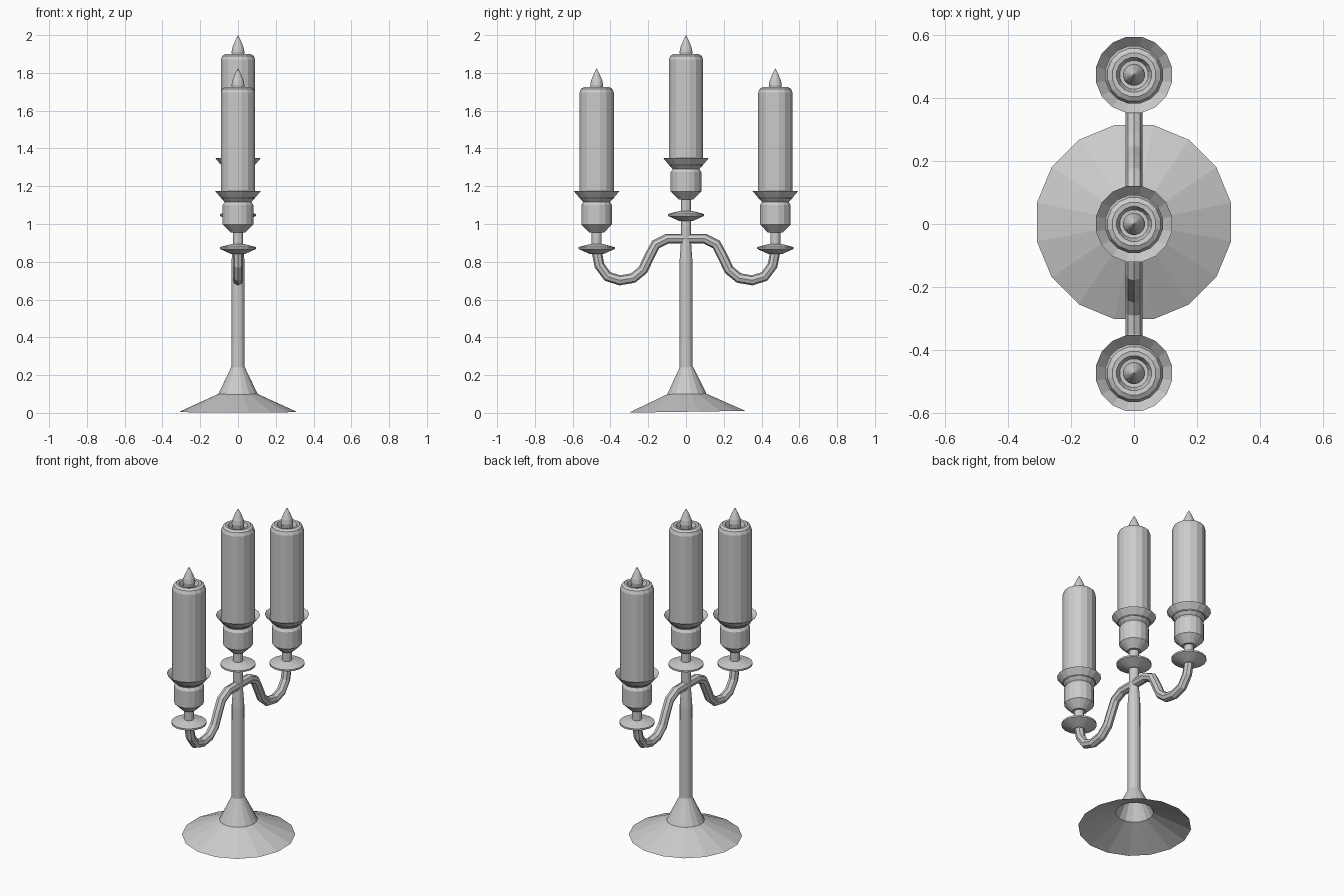
import bpy, bmesh, math

if "Cube" in bpy.data.objects:
    bpy.data.objects.remove(bpy.data.objects["Cube"])

SIDES = 16


def lathe(name, profile, loc=(0, 0, 0), sides=SIDES):
    """Spin a (radius, z) profile into a flat-faced object."""
    bm = bmesh.new()
    rings = []
    for r, z in profile:
        if r == 0:
            rings.append([bm.verts.new((0, 0, z))])
            continue
        angles = [2 * math.pi * (i + 0.5) / sides for i in range(sides)]
        rings.append([bm.verts.new((r * math.cos(a), r * math.sin(a), z)) for a in angles])
    for a, b in zip(rings, rings[1:]):
        for i in range(sides):
            j = (i + 1) % sides
            if len(a) == 1:
                bm.faces.new((a[0], b[j], b[i]))
            elif len(b) == 1:
                bm.faces.new((a[i], a[j], b[0]))
            else:
                bm.faces.new((a[i], a[j], b[j], b[i]))
    mesh = bpy.data.meshes.new(name)
    bm.to_mesh(mesh)
    bm.free()
    obj = bpy.data.objects.new(name, mesh)
    obj.location = loc
    bpy.context.collection.objects.link(obj)
    return obj


# Hollow flared foot
foot = lathe("foot", [(0.314, 0.006), (0.106, 0.10), (0.036, 0.243)], (0, 0.006, 0))
foot.rotation_euler.x = math.radians(0.9)

# Slender stem, narrowing where it meets the arms
lathe("stem", [(0.036, 0.24), (0.035, 0.80), (0.027, 0.91), (0.027, 1.03)])

# Both S-shaped arms as one swept tube
half = [(0.10, 0.922), (0.16, 0.892), (0.193, 0.83), (0.228, 0.757), (0.28, 0.714),
        (0.35, 0.702), (0.415, 0.722), (0.458, 0.78), (0.473, 0.855)]
path = [(-y, z) for y, z in reversed(half)] + half
curve = bpy.data.curves.new("arms", 'CURVE')
curve.dimensions = '3D'
curve.bevel_depth = 0.027
curve.bevel_resolution = 2
curve.use_fill_caps = True
spline = curve.splines.new('POLY')
spline.points.add(len(path) - 1)
for p, (y, z) in zip(spline.points, path):
    p.co = (0, y, z, 1)
spline.use_smooth = False
arms = bpy.data.objects.new("arms", curve)
bpy.context.collection.objects.link(arms)
bpy.context.view_layer.objects.active = arms
arms.select_set(True)
bpy.ops.object.convert(target='MESH')
arms.select_set(False)

# Profiles measured upward from the bottom of each saucer
SAUCER = [(0, 0), (0.035, 0), (0.098, 0.028), (0.098, 0.038), (0.03, 0.055), (0, 0.055)]
CUP = [(0.027, 0.045), (0.027, 0.115), (0.04, 0.115), (0.083, 0.158), (0.083, 0.26),
       (0.072, 0.277), (0.085, 0.29), (0.123, 0.334), (0.09, 0.30), (0, 0.30)]
CANDLE = [(0, 0.295), (0.093, 0.295), (0.093, 0.855), (0.085, 0.875), (0.07, 0.884),
          (0.056, 0.882), (0.046, 0.855), (0, 0.85)]
FLAME = [(0, 0.845), (0.028, 0.85), (0.035, 0.895), (0.03, 0.92), (0.017, 0.952), (0, 0.985)]

# Three candle holders with candles
for side, y, z in (("left", -0.473, 0.84), ("right", 0.473, 0.84), ("middle", 0, 1.015)):
    for part, profile in (("saucer", SAUCER), ("cup", CUP), ("candle", CANDLE), ("flame", FLAME)):
        lathe(f"{side}_{part}", profile, (0, y, z))
